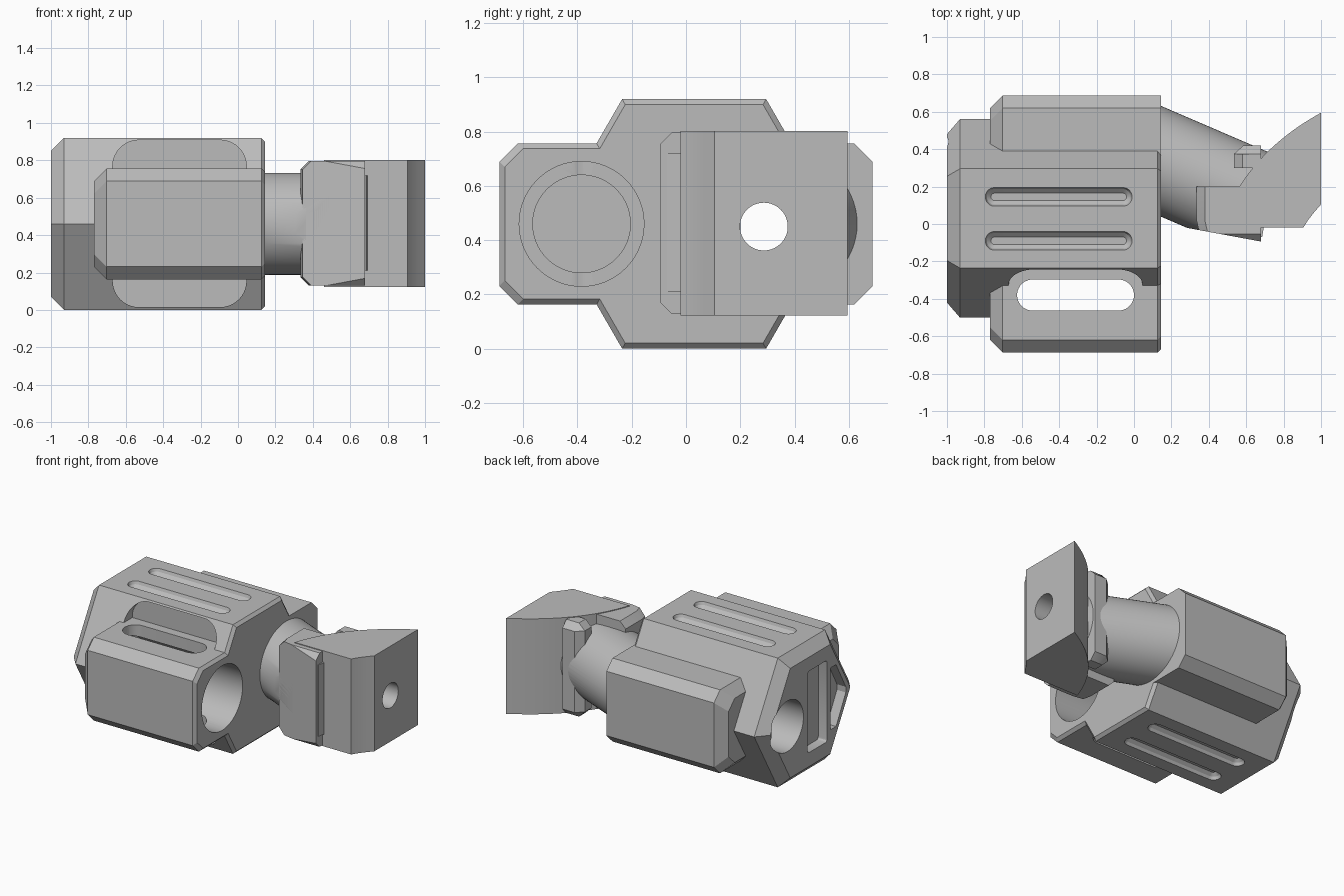
import bpy
import bmesh
from math import pi, cos, sin
from mathutils import Vector, Matrix

default = bpy.data.objects.get("Cube")
if default:
    bpy.data.objects.remove(default, do_unlink=True)

grey = bpy.data.materials.new("plain_grey")
grey.use_nodes = True
grey.diffuse_color = (0.5, 0.5, 0.5, 1)
grey.node_tree.nodes["Principled BSDF"].inputs["Base Color"].default_value = (0.5, 0.5, 0.5, 1)

MID = 0.46  # height of the main axis


def loft(name, rings):
    """Closed solid through rings of equal point count."""
    bm = bmesh.new()
    loops = [[bm.verts.new(p) for p in ring] for ring in rings]
    n = len(loops[0])
    for a, b in zip(loops, loops[1:]):
        for i in range(n):
            j = (i + 1) % n
            bm.faces.new((a[i], a[j], b[j], b[i]))
    bm.faces.new(loops[0])
    bm.faces.new(loops[-1])
    bmesh.ops.recalc_face_normals(bm, faces=bm.faces)
    mesh = bpy.data.meshes.new(name)
    bm.to_mesh(mesh)
    bm.free()
    mesh.materials.append(grey)
    obj = bpy.data.objects.new(name, mesh)
    bpy.context.collection.objects.link(obj)
    return obj


def extrude(name, pts, axis, lo, hi):
    """Prism of a 2D profile along one axis."""
    def place(p, t):
        q = list(p)
        q.insert(axis, t)
        return q
    return loft(name, [[place(p, t) for p in pts] for t in (lo, hi)])


def rounded(x0, x1, y0, y1, r, steps=10):
    """Rounded rectangle profile."""
    pts = []
    corners = ((x1 - r, y1 - r), (x0 + r, y1 - r), (x0 + r, y0 + r), (x1 - r, y0 + r))
    for k, (cx, cy) in enumerate(corners):
        for i in range(steps + 1):
            a = (k + i / steps) * pi / 2
            pts.append((cx + r * cos(a), cy + r * sin(a)))
    return pts


def circle(cy, cz, r, n=64):
    return [(cy + r * cos(2 * pi * i / n), cz + r * sin(2 * pi * i / n)) for i in range(n)]


def combine(target, other, operation):
    """Apply a boolean and discard the helper."""
    mod = target.modifiers.new("bool", "BOOLEAN")
    mod.object, mod.operation, mod.solver = other, operation, "EXACT"
    bpy.context.view_layer.objects.active = target
    bpy.ops.object.modifier_apply(modifier=mod.name)
    bpy.data.objects.remove(other, do_unlink=True)


def cut(target, other):
    combine(target, other, "DIFFERENCE")


def trim(obj, point, normal):
    """Slice off everything on the normal side of a plane."""
    bm = bmesh.new()
    bm.from_mesh(obj.data)
    res = bmesh.ops.bisect_plane(bm, geom=bm.verts[:] + bm.edges[:] + bm.faces[:],
                                 plane_co=point, plane_no=normal, clear_outer=True)
    edges = [e for e in res["geom_cut"] if isinstance(e, bmesh.types.BMEdge)]
    bmesh.ops.holes_fill(bm, edges=edges)
    bmesh.ops.recalc_face_normals(bm, faces=bm.faces)
    bm.to_mesh(obj.data)
    bm.free()


def hex_ring(x, inset):
    r = 0.531 - inset * 1.155
    return [(x, 0.03 + r * cos(i * pi / 3), MID + r * sin(i * pi / 3)) for i in range(6)]


def box_ring(x, side, inset):
    """Chamfered half box profile on the front (-1) or back (1)."""
    y, h, c = 0.688 - inset, 0.297 - inset, 0.068
    pts = [(0.1, -h), (y - c, -h), (y, c - h), (y, h - c), (y - c, h), (0.1, h)]
    return [(x, side * p, MID + q) for p, q in pts]


# Hexagonal body with chamfered ends and a rounded recess on the front slopes
body = loft("main_body", [hex_ring(-1, 0.07), hex_ring(-0.93, 0),
                          hex_ring(0.125, 0), hex_ring(0.145, 0.02)])
cut(body, extrude("recess", rounded(-0.67, 0.045, 0.015, 0.908, 0.14), 1, -0.8, -0.232))

# Side housings
front = loft("front_housing", [box_ring(-0.77, -1, 0.068), box_ring(-0.702, -1, 0),
                               box_ring(0.125, -1, 0), box_ring(0.145, -1, 0.02)])
back = loft("back_housing", [box_ring(-0.77, 1, 0.068), box_ring(-0.702, 1, 0),
                             box_ring(0.145, 1, 0)])
combine(body, front, "UNION")
combine(body, back, "UNION")

# Stepped blind bore, vertical slot and rear bore
cut(body, extrude("bore", circle(-0.385, MID, 0.23), 0, -0.62, 0.3))
cut(body, extrude("bore_step", circle(-0.385, MID, 0.18), 0, -0.74, -0.5))
cut(body, extrude("slot", rounded(-0.625, 0, -0.463, -0.297, 0.0829), 2, -0.2, 1.2))
cut(body, extrude("rear_bore", circle(0.287, 0.45, 0.18), 0, -1.2, 0.3))

# Pockets in the end face
cut(body, extrude("end_pocket", rounded(-0.16, 0.06, 0.17, 0.75, 0.02, 3), 0, -1.1, -0.93))
cut(body, extrude("side_pocket", [(-0.2, 0.24), (-0.26, 0.24), (-0.37, 0.44), (-0.37, 0.48),
                                  (-0.26, 0.68), (-0.2, 0.68)], 0, -1.1, -0.93))

# Round-ended grooves on the top and bottom
for z in (0, 0.92):
    for y in (-0.09, 0.145):
        layers = []
        for dz, grow in ((-0.04, -0.03), (-0.02, -0.008), (0.0, 0), (0.02, -0.008), (0.04, -0.03)):
            outline = rounded(-0.795 - grow, -0.01 + grow, y - 0.05 - grow, y + 0.05 + grow,
                              0.0499 + grow)
            layers.append([(px, py, z + dz) for px, py in outline])
        cut(body, loft("groove", layers))

# Slanted arm, flattened along the front of the collar
axis = Vector((1, -0.43, 0)).normalized()
side = Vector((-axis.y, axis.x, 0))
start = Vector((0.145, 0.335, MID))
arm = loft("slanted_arm", [[start + axis * t + side * a + Vector((0, 0, b))
                            for a, b in circle(0, 0, 0.272)] for t in (-0.2, 0.62)])
trim(arm, (0.28, -0.02, 0), (-0.185, -1, 0))
trim(arm, (0.145, 0, 0), (-1, 0, 0))

# Collar claws either side of the arm
c = 0.045
collar = loft("front_collar", [
    [(0.335 + i, 0.20, z), (0.335 + i, 0.015, z), (0.385 + i, -0.2, z), (0.68, -0.2, z), (0.68, 0.20, z)]
    for z, i in ((0.13, c), (0.13 + c, 0), (0.797 - c, 0), (0.797, c))])
trim(collar, (0.28, -0.02, 0), (-0.185, -1, 0))
for s, z in ((1, 0.75), (-1, 0.175)):
    trim(collar, (0, -0.1, z), (0, -1, s))
claw = loft("back_claw", [
    [(0.535 + i, 0.30, z), (0.535 + i, 0.375, z), (0.585 + i, 0.42 - i, z), (0.68, 0.42 - i, z), (0.68, 0.30, z)]
    for z, i in ((0.13, c), (0.13 + c, 0), (0.797 - c, 0), (0.797, c))])
lip = extrude("collar_lip", [(0.66, -0.07), (0.685, -0.07), (0.695, -0.01), (0.66, -0.01)], 2, 0.21, 0.72)

# Curved end block
p0, p1, p2 = Vector((0.46, -0.02)), Vector((0.59, 0.37)), Vector((1, 0.595))
arc = [tuple(p0 * (1 - t) ** 2 + p1 * 2 * t * (1 - t) + p2 * t * t)
       for t in (i / 24 for i in range(25))]
block = extrude("end_block", arc + [(1, 0.105), (0.965, 0.065), (0.93, 0.02), (0.905, -0.02)],
                2, 0.122, 0.802)

# Through hole along the arm and block
for part in (arm, claw, block):
    cut(part, extrude("through_hole", circle(0.287, 0.45, 0.088), 0, -0.2, 1.2))

# Shading
bpy.ops.object.select_all(action="DESELECT")
for part in (body, arm, collar, claw, lip, block):
    part.select_set(True)
bpy.context.view_layer.objects.active = body
bpy.ops.object.shade_smooth_by_angle(angle=0.45)
